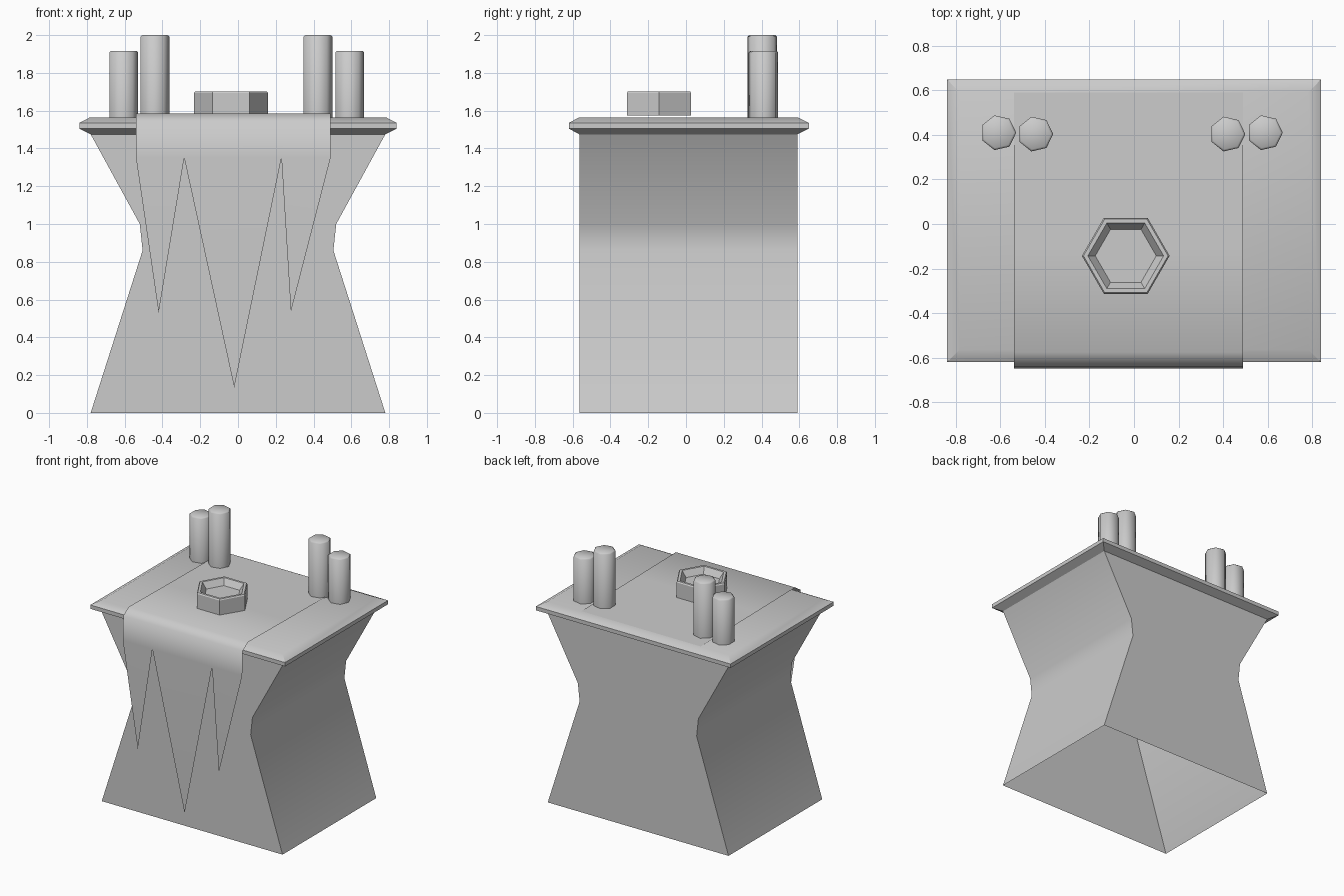
import bpy, math
from math import cos, sin, pi

if "Cube" in bpy.data.objects:
    bpy.data.objects.remove(bpy.data.objects["Cube"])


def make(name, verts, faces, angle=30):
    """Mesh object, smooth shaded with edges sharper than angle kept hard."""
    me = bpy.data.meshes.new(name)
    me.from_pydata(verts, [], faces)
    me.update()
    for p in me.polygons:
        p.use_smooth = True
    me.set_sharp_from_angle(angle=math.radians(angle))
    ob = bpy.data.objects.new(name, me)
    bpy.context.collection.objects.link(ob)
    return ob


def loft(name, rings, angle=30, cap_bottom=False):
    """Join equal-length rings bottom to top and cap the last one."""
    n = len(rings[0])
    verts = [v for r in rings for v in r]
    faces = [(k * n + i, k * n + (i + 1) % n,
              (k + 1) * n + (i + 1) % n, (k + 1) * n + i)
             for k in range(len(rings) - 1) for i in range(n)]
    faces.append(tuple(range(len(verts) - n, len(verts))))
    if cap_bottom:
        faces.append(tuple(reversed(range(n))))
    return make(name, verts, faces, angle)


def rect(hx, y0, y1, z):
    return [(-hx, y0, z), (hx, y0, z), (hx, y1, z), (-hx, y1, z)]


def ngon(n, x, y, r, z):
    return [(x + r * cos(2 * pi * i / n), y + r * sin(2 * pi * i / n), z)
            for i in range(n)]


# waisted pedestal, open underneath, with a bevelled table slab on top
F, B = -0.565, 0.59
loft("altar_body", [
    rect(0.78, F, B, 0), rect(0.505, F, B, 0.86), rect(0.52, F, B, 1.0),
    rect(0.78, F, B, 1.475), rect(0.84, -0.62, 0.65, 1.505),
    rect(0.84, -0.62, 0.65, 1.535), rect(0.783, F, B, 1.565)])

# cloth draped over the top and front, ending in three points
xs = [-0.54, -0.285, 0.23, 0.49]
path = [(0.59, 1.569), (-0.1, 1.577), (-0.575, 1.584),
        (-0.642, 1.54), (-0.648, 1.35)]
verts = [(x, y, z) for y, z in path for x in xs]
faces = [(r * 4 + c, (r + 1) * 4 + c, (r + 1) * 4 + c + 1, r * 4 + c + 1)
         for r in range(len(path) - 1) for c in range(3)]
last = (len(path) - 1) * 4
for c, (x, z) in enumerate([(-0.42, 0.53), (-0.02, 0.135), (0.28, 0.535)]):
    faces.append((last + c, len(verts), last + c + 1))
    verts.append((x, -0.648 + 0.018 * (1.35 - z) / 1.2, z))
make("cloth", verts, faces, 80)

# hexagonal bowl with a sunken floor
loft("hex_bowl", [ngon(6, -0.037, -0.143, r, z) for r, z in
                  [(0.197, 1.575), (0.197, 1.693), (0.19, 1.702),
                   (0.17, 1.702), (0.137, 1.655)]], cap_bottom=True)

# seven-sided candles, a tall and a short one in each back corner
for name, x, y, top in [("short_candle_left", -0.609, 0.41, 1.917),
                        ("tall_candle_left", -0.443, 0.404, 2.0),
                        ("tall_candle_right", 0.42, 0.404, 2.0),
                        ("short_candle_right", 0.588, 0.41, 1.917)]:
    loft(name, [ngon(7, x, y, r, z) for r, z in
                [(0.08, 1.56), (0.08, top - 0.008), (0.07, top)]],
         55, cap_bottom=True)
